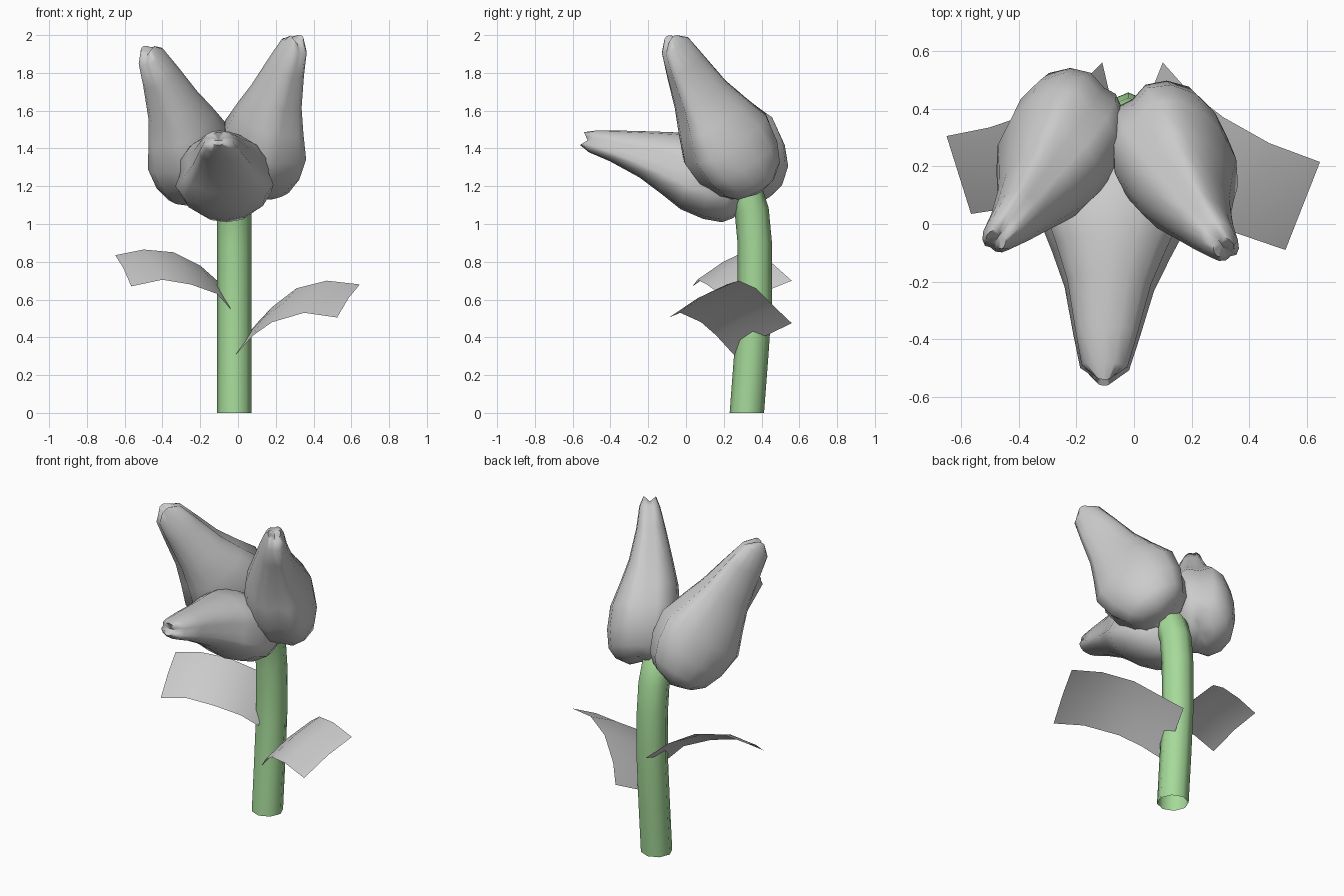
import bpy, bmesh, math
from mathutils import Vector

if "Cube" in bpy.data.objects:
    bpy.data.objects.remove(bpy.data.objects["Cube"])


def make(name, rings, closed=True, tips=(None, None), angle=60, color=None):
    """Loft a list of point rows into a mesh, with optional fan tips."""
    bm = bmesh.new()
    rows = [[bm.verts.new(p) for p in r] for r in rings]
    n = len(rows[0])
    for a, b in zip(rows, rows[1:]):
        for i in range(n if closed else n - 1):
            j = (i + 1) % n
            bm.faces.new((a[i], a[j], b[j], b[i]))
    for tip, row in zip(tips, (rows[0], rows[-1])):
        if tip is not None:
            c = bm.verts.new(tip)
            for i in range(n):
                bm.faces.new((row[i], row[(i + 1) % n], c))
    bmesh.ops.recalc_face_normals(bm, faces=bm.faces)
    me = bpy.data.meshes.new(name)
    bm.to_mesh(me)
    bm.free()
    ob = bpy.data.objects.new(name, me)
    bpy.context.collection.objects.link(ob)
    if color:
        mat = bpy.data.materials.new(name + "_colour")
        mat.diffuse_color = color
        mat.use_nodes = True
        mat.node_tree.nodes["Principled BSDF"].inputs["Base Color"].default_value = mat.diffuse_color
        me.materials.append(mat)
    bpy.ops.object.select_all(action='DESELECT')
    bpy.context.view_layer.objects.active = ob
    ob.select_set(True)
    bpy.ops.object.shade_smooth_by_angle(angle=math.radians(angle))
    return ob


# Stem: open bent tube
path = [(.322, 0), (.345, .3), (.365, .6), (.364, .9), (.348, 1.07), (.315, 1.17), (.29, 1.2)]
R, SIDES = .091, 8
rings = []
for i, (y, z) in enumerate(path):
    a, b = path[max(i - 1, 0)], path[min(i + 1, len(path) - 1)]
    d = Vector((0, b[0] - a[0], b[1] - a[1])).normalized()
    if i == 0:
        d = Vector((0, 0, 1))
    side = Vector((1, 0, 0))
    up = d.cross(side)
    rings.append([Vector((-.02, y, z)) + R * (side * math.cos(k * math.tau / SIDES)
                  + up * math.sin(k * math.tau / SIDES)) for k in range(SIDES)])
make("stem", rings, color=(.38, .70, .32, 1))

# Petals: pods of two convex shells meeting in a groove, notched at both ends
# (position along length, half width, outer thickness, inner thickness)
PROFILE = [(0, .06, .08, .05), (.035, .13, .16, .09), (.09, .19, .2, .13), (.2, .24, .213, .175),
           (.34, .26, .2, .2), (.48, .205, .15, .185), (.62, .155, .105, .15),
           (.81, .115, .07, .1), (.94, .085, .058, .062), (1, .035, .036, .036)]
quarter = [(.9, 0), (1, .34), (.82, .68), (.45, .93), (0, 1)]
half = quarter + [(-w, n) for w, n in reversed(quarter[:-1])]
SECTION = half + [(w * .94, -n) for w, n in reversed(half[1:-1])]


def petal(name, base, tip, wide):
    base, tip, wide = Vector(base), Vector(tip), Vector(wide)
    axis = tip - base
    L = axis.normalized()
    W = (wide - L * wide.dot(L)).normalized()
    N = W.cross(L)
    rings = []
    for t, hw, outer, inner in PROFILE:
        notch = {0: .03, 1: -.035}.get(t, 0)
        rings.append([base + axis * (t + notch * (1 - abs(n))) + W * (w * hw)
                      + N * (n * (outer if n > 0 else inner)) for w, n in SECTION])
    make(name, rings, tips=(base + axis * .02, base + axis * .962), angle=75)


petal("petal_right", (.055, .352, 1.165), (.312, -.085, 1.993), (-.5, .7, .5))
petal("petal_left", (-.155, .40, 1.145), (-.48, -.058, 1.935), (-.5, -.7, -.5))
petal("petal_front", (-.055, .33, 1.175), (-.105, -.55, 1.452), (1, 0, 0))


# Leaves: thin curved sheets between a back edge and a front edge
def leaf(name, back, front):
    rows = []
    for a, b in zip(back, front):
        a, b = Vector(a), Vector(b)
        rows.append([a, (a + b) / 2 + Vector((0, 0, .015)), b])
    make(name, rows, closed=False)


leaf("leaf_right",
     [(.1, .56, .475), (.18, .47, .56), (.31, .37, .66), (.47, .28, .70), (.645, .215, .68)],
     [(-.02, .26, .30), (.08, .16, .41), (.18, .08, .48), (.35, -.03, .53), (.525, -.09, .505)])
leaf("leaf_left",
     [(-.11, .56, .70), (-.2, .47, .78), (-.34, .39, .85), (-.5, .335, .865), (-.65, .305, .835)],
     [(-.04, .26, .55), (-.11, .18, .63), (-.25, .11, .68), (-.4, .06, .705), (-.565, .035, .67)])
